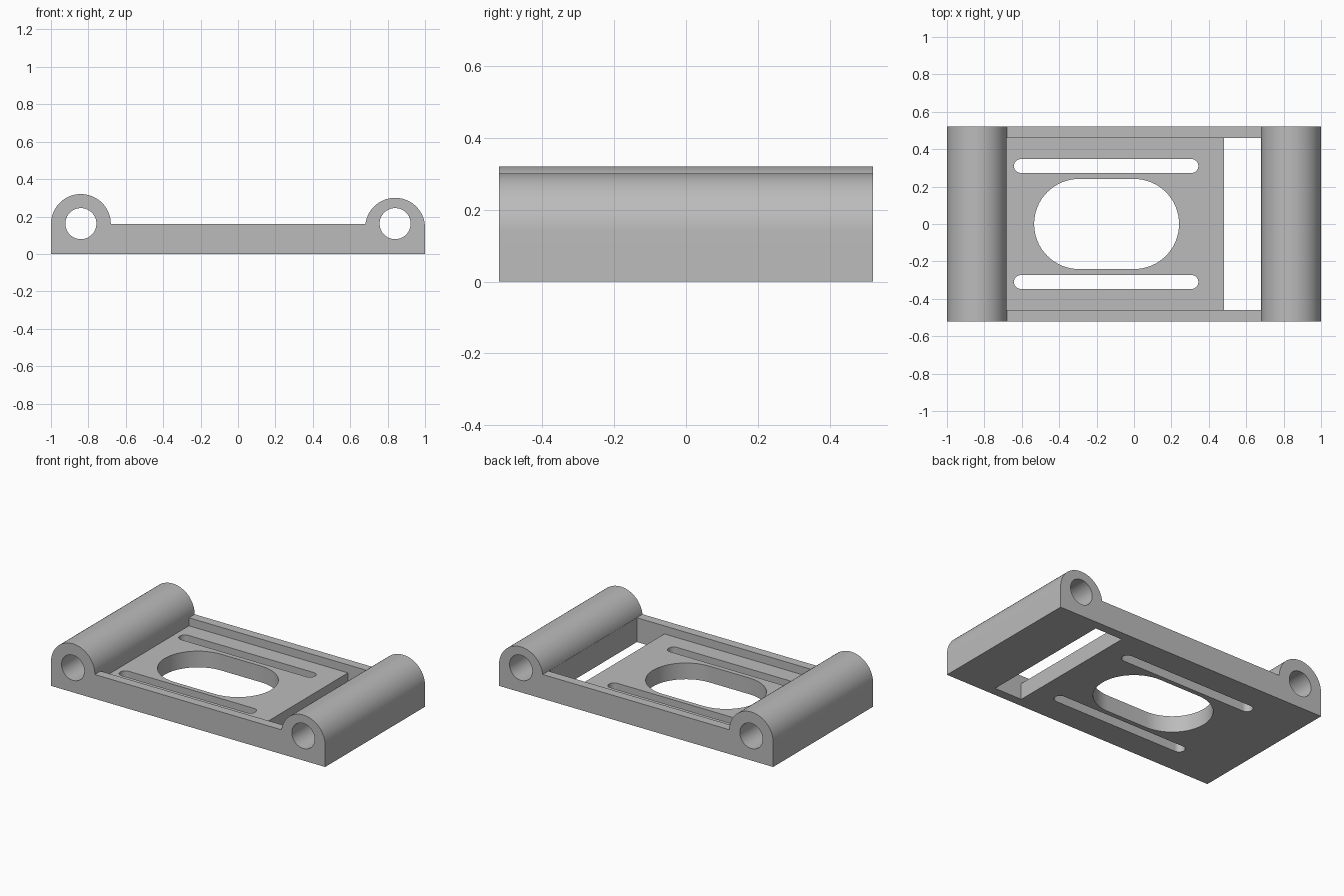
import bpy, bmesh
from math import sin, cos, pi, radians
from mathutils import Vector

if "Cube" in bpy.data.objects:
    bpy.data.objects.remove(bpy.data.objects["Cube"])

DEPTH = 0.52     # half depth of the frame
RAIL = 0.46      # inner face of the rails
FLOOR = 0.107    # top of the sunken plate

grey = bpy.data.materials.new("plain grey")
grey.use_nodes = True
colour = (0.5, 0.5, 0.5, 1)
grey.diffuse_color = colour
grey.node_tree.nodes["Principled BSDF"].inputs["Base Color"].default_value = colour


def arc(cx, cy, r, start, end, steps=32):
    angles = [radians(start + (end - start) * i / steps) for i in range(steps + 1)]
    return [(cx + r * cos(a), cy + r * sin(a)) for a in angles]


def slot(x0, x1, y, r):
    """Rounded slot outline between two arc centres."""
    return arc(x1, y, r, -90, 90) + arc(x0, y, r, 90, 270)


def prism(name, outline, low, high, along_y=False):
    """Extrude a closed outline along z, or along y for a front profile."""
    place = (lambda u, v: (u, low, v)) if along_y else (lambda u, v: (u, v, low))
    step = Vector((0, high - low, 0) if along_y else (0, 0, high - low))
    bm = bmesh.new()
    face = bm.faces.new([bm.verts.new(place(u, v)) for u, v in outline])
    top = bmesh.ops.extrude_face_region(bm, geom=[face], use_keep_orig=True)["geom"]
    bmesh.ops.translate(bm, vec=step,
                        verts=[g for g in top if isinstance(g, bmesh.types.BMVert)])
    bmesh.ops.recalc_face_normals(bm, faces=bm.faces)
    mesh = bpy.data.meshes.new(name)
    bm.to_mesh(mesh)
    bm.free()
    mesh.materials.append(grey)
    obj = bpy.data.objects.new(name, mesh)
    bpy.context.collection.objects.link(obj)
    return obj


def rectangle(x0, x1, y):
    return [(x0, -y), (x1, -y), (x1, y), (x0, y)]


# Frame: side profile with a barrel at each end
profile = [(-1, 0), (1, 0)]
profile += arc(0.84, 0.14, 0.16, 0, 172.8)
profile += arc(-0.84, 0.16, 0.16, 0, 180)
frame = prism("bracket_frame", profile, -DEPTH, DEPTH, along_y=True)

# Cutters: barrel bores, sunken well, end window, centre opening and side slots
cutters = [prism("bore_cutter", arc(x, 0.162, 0.083, 0, 360, 64)[:-1], -1, 1, along_y=True)
           for x in (-0.84, 0.84)]
cutters.append(prism("well_cutter", rectangle(-0.68, 0.68, RAIL), FLOOR, 0.5))
cutters.append(prism("window_cutter", rectangle(0.48, 0.68, RAIL), -0.2, 0.5))
cutters.append(prism("centre_cutter", slot(-0.293, 0, 0, 0.241), -0.2, 0.5))
cutters += [prism("slot_cutter", slot(-0.605, 0.307, y, 0.037), -0.2, 0.5)
            for y in (-0.31, 0.31)]

bpy.ops.object.select_all(action="DESELECT")
frame.select_set(True)
bpy.context.view_layer.objects.active = frame
for cutter in cutters:
    cutter.hide_render = True
    mod = frame.modifiers.new("cut", "BOOLEAN")
    mod.operation = "DIFFERENCE"
    mod.solver = "EXACT"
    mod.object = cutter
    bpy.ops.object.modifier_apply(modifier=mod.name)
    bpy.data.objects.remove(cutter)

bpy.ops.object.shade_smooth_by_angle(angle=radians(30))
